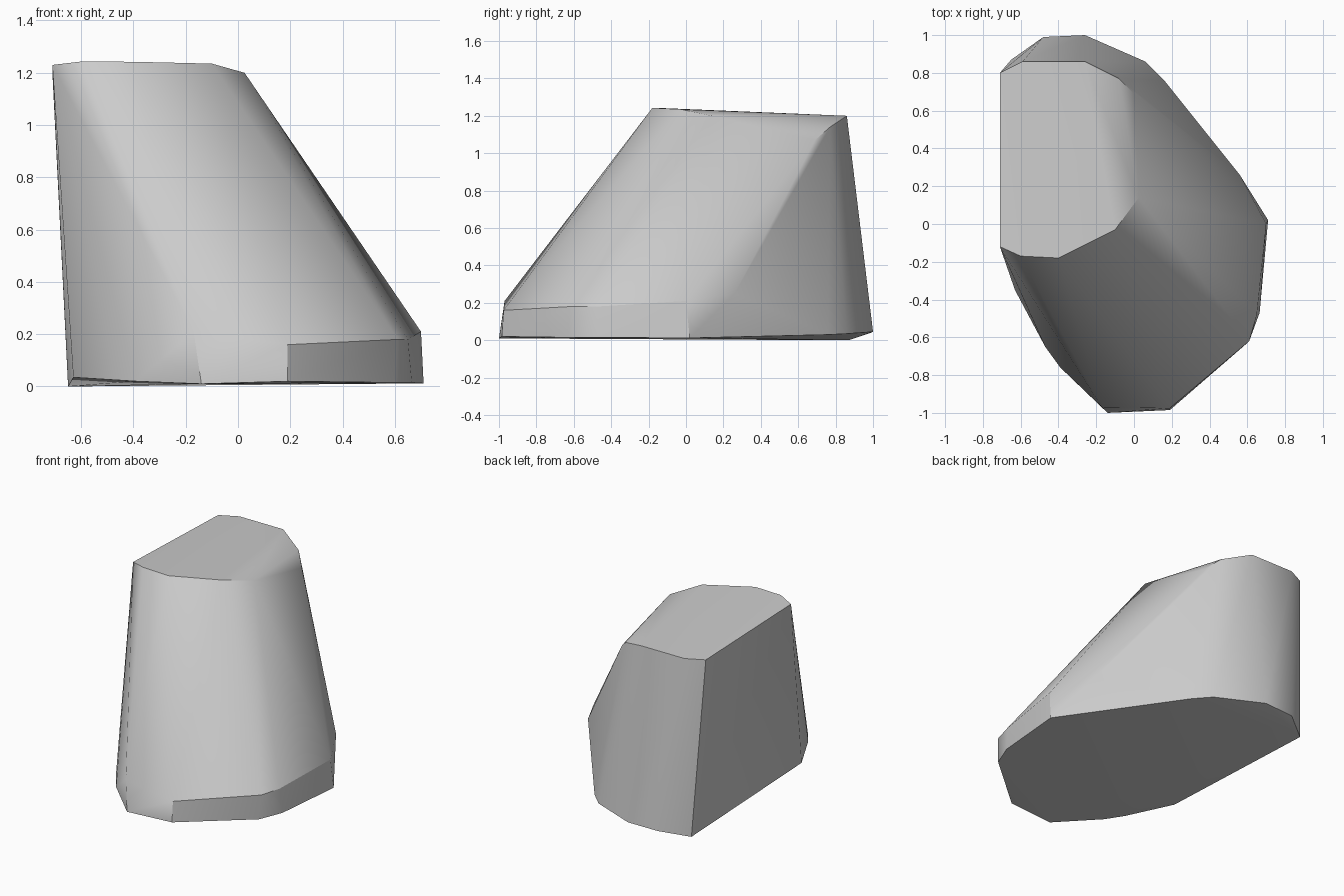
import bpy
import bmesh
from math import radians

# Remove the default cube only
default_cube = bpy.data.objects.get("Cube")
if default_cube:
    bpy.data.objects.remove(default_cube, do_unlink=True)


def make_material(name, colour):
    material = bpy.data.materials.new(name)
    material.use_nodes = True
    material.diffuse_color = colour
    shader = material.node_tree.nodes["Principled BSDF"]
    shader.inputs["Base Color"].default_value = colour
    return material


def convex_solid(name, points, material):
    """Wrap a faceted convex skin around the given corner points."""
    bm = bmesh.new()
    for point in points:
        bm.verts.new(point)
    hull = bmesh.ops.convex_hull(bm, input=bm.verts)
    loose = {v for v in hull["geom_interior"] + hull["geom_unused"]
             if isinstance(v, bmesh.types.BMVert)}
    bmesh.ops.delete(bm, geom=list(loose), context="VERTS")
    bmesh.ops.dissolve_limit(bm, angle_limit=radians(1),
                             verts=bm.verts, edges=bm.edges)
    bmesh.ops.recalc_face_normals(bm, faces=bm.faces)
    mesh = bpy.data.meshes.new(name)
    bm.to_mesh(mesh)
    bm.free()
    mesh.materials.append(material)
    solid = bpy.data.objects.new(name, mesh)
    bpy.context.collection.objects.link(solid)
    return solid


# Sloping top plateau
top_rim = [
    (-.71, -.12, 1.23), (-.6, -.17, 1.243), (-.4, -.18, 1.242),
    (-.1, -.03, 1.235), (.025, .14, 1.2), (-.26, .86, 1.2),
    (-.59, .86, 1.2), (-.71, .8, 1.2),
]
# Worn corner at the back of the plateau
shoulder = [(-.08, .77, 1.14), (0, .69, 1.07)]
# Top of the low step around the front
front_step = [
    (-.17, -.97, .21), (.19, -.975, .16), (.61, -.62, .18),
    (.65, -.48, .18), (.7, 0, .21), (.56, .26, .25),
]
# Outline on the ground
base_rim = [
    (-.14, -1, .01), (.19, -.985, .02), (.6, -.63, .015),
    (.665, -.47, .015), (.71, .02, .012), (.16, .76, .03),
    (.06, .86, .035), (-.26, 1, .045), (-.48, .99, .04),
    (-.65, .87, 0), (-.63, -.35, .035), (-.47, -.65, .025),
    (-.39, -.76, .02),
]

stone = make_material("stone grey", (.6, .6, .6, 1))
rock = convex_solid("rock", top_rim + shoulder + front_step + base_rim, stone)

# Soft shading over gentle bends, crisp main edges
bpy.ops.object.select_all(action="DESELECT")
rock.select_set(True)
bpy.context.view_layer.objects.active = rock
bpy.ops.object.shade_smooth_by_angle(angle=radians(30))
